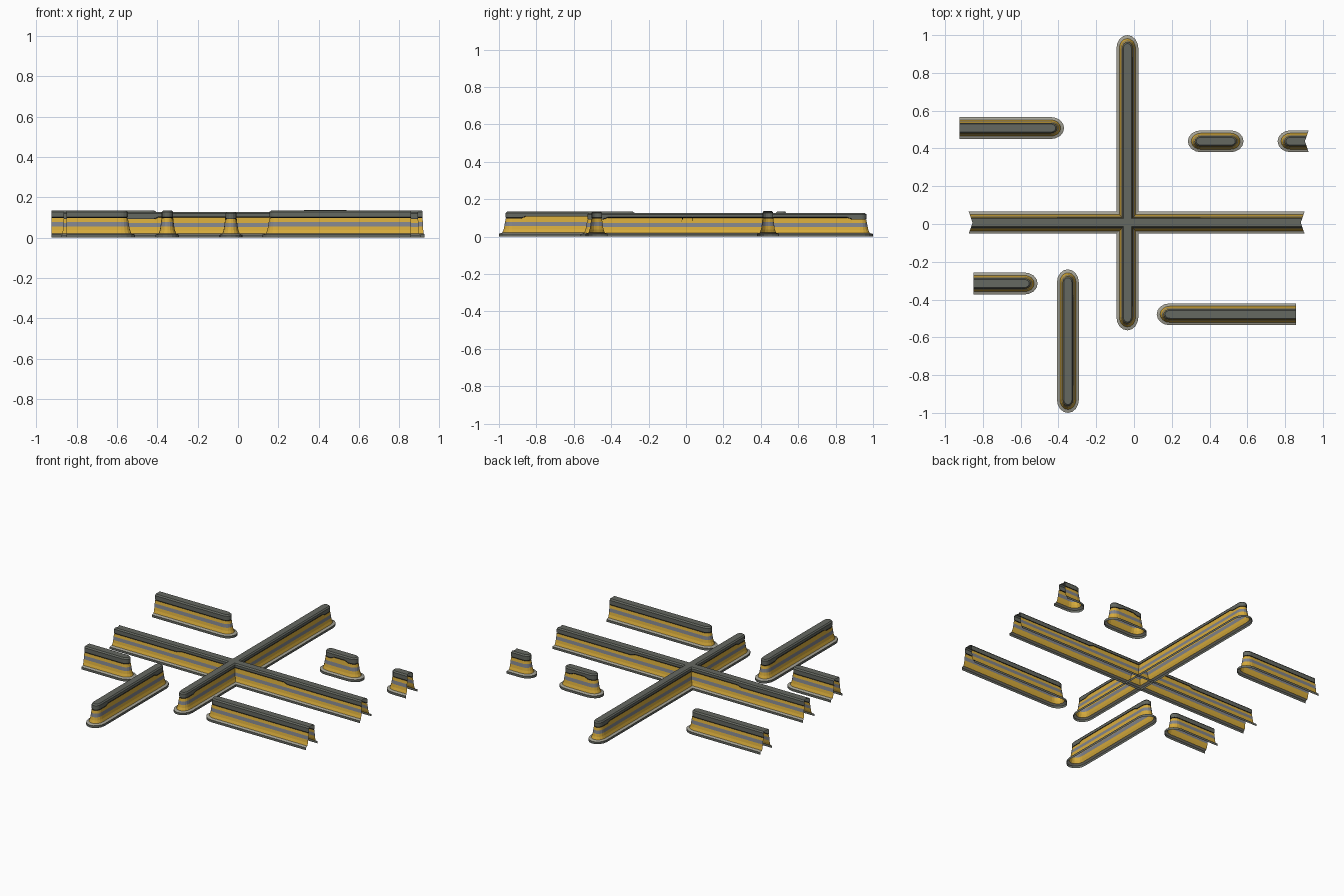
import bpy, bmesh, math
from mathutils import Matrix

old = bpy.data.objects.get("Cube")
if old:
    bpy.data.objects.remove(old, do_unlink=True)


def material(name, rgb):
    m = bpy.data.materials.new(name)
    m.use_nodes = True
    color = (*rgb, 1)
    m.diffuse_color = color
    bsdf = m.node_tree.nodes["Principled BSDF"]
    bsdf.inputs["Base Color"].default_value = color
    bsdf.inputs["Roughness"].default_value = 0.8
    return m


MATS = [
    material("dark_grey_rail", (0.13, 0.14, 0.12)),
    material("pale_grey_ledge", (0.37, 0.36, 0.30)),
    material("warning_yellow", (0.68, 0.41, 0.045)),
    material("steel_grey_band", (0.22, 0.23, 0.26)),
    material("black_groove", (0.012, 0.012, 0.012)),
]
RAIL, LEDGE, YELLOW, STEEL, BLACK = range(5)

# Barrier half section: half width, height, rise where the cap is thin,
# material of the strip that starts at the point
PROFILE = [
    (0.058, 0.0, 0, RAIL),
    (0.058, 0.015, 0, LEDGE),
    (0.043, 0.021, 0, YELLOW),
    (0.037, 0.038, 0, YELLOW),
    (0.034, 0.056, 0, STEEL),
    (0.031, 0.078, 0, YELLOW),
    (0.028, 0.097, 0.010, BLACK),
    (0.024, 0.098, 0.010, BLACK),
    (0.024, 0.100, 0.010, BLACK),
    (0.028, 0.101, 0.010, RAIL),
    (0.028, 0.127, 0, RAIL),
    (0.021, 0.135, 0, RAIL),
    (0.0, 0.135, 0, RAIL),
]
HALF = PROFILE[0][0]
STRETCH = 1.2      # rounded ends are slightly elongated
SPLAY = 0.35       # open ends lean outward toward the base
KINK = 0.025       # length of the step between thick and thin cap
ARC = 8
INSET = {"round": STRETCH * HALF, "open": SPLAY * HALF, "cut": 0}
LEAN = {"round": 0, "open": SPLAY, "cut": 0}


def barrier(name, x, y, turn, a, b, start, end, thin=None, height=0.135):
    """Sweep the half section round a bar running from a to b along its axis."""
    ta, tb = a + INSET[start], b - INSET[end]

    # Stations are (axis position, axial factor, lateral factor, cap rise)
    side = [(ta, -LEAN[start], 1, 0), (tb, LEAN[end], 1, 0)]
    if thin:
        t0, t1 = thin
        side[1:1] = [(t0, 0, 1, 0), (t0 + KINK, 0, 1, 1),
                     (t1 - KINK, 0, 1, 1), (t1, 0, 1, 0)]

    def arc(t, first):
        angles = [first - math.pi * i / ARC for i in range(1, ARC)]
        return [(t, STRETCH * math.cos(q), math.sin(q), 0) for q in angles]

    path = list(side)
    gaps = set()
    if end == "round":
        path += arc(tb, math.pi / 2)
    else:
        gaps.add(len(path) - 1)
    path += [(t, dx, -1, r) for t, dx, _, r in reversed(side)]
    if start == "round":
        path += arc(ta, -math.pi / 2)
    else:
        gaps.add(len(path) - 1)

    bm = bmesh.new()
    scale = height / PROFILE[-1][1]
    rings = [[bm.verts.new((t + dx * w, dy * w, (z + rise * r) * scale))
              for w, z, rise, _ in PROFILE] for t, dx, dy, r in path]
    for i, ring in enumerate(rings):
        if i in gaps:
            continue
        nxt = rings[(i + 1) % len(rings)]
        for j in range(len(PROFILE) - 1):
            face = bm.faces.new((ring[j], ring[j + 1], nxt[j + 1], nxt[j]))
            face.material_index = PROFILE[j][3]
    bmesh.ops.remove_doubles(bm, verts=bm.verts, dist=0.0001)
    bm.normal_update()
    if sum(f.normal.z * f.calc_area() for f in bm.faces) < 0:
        bmesh.ops.reverse_faces(bm, faces=bm.faces)
    bm.transform(Matrix.Translation((x, y, 0)) @ Matrix.Rotation(math.radians(turn), 4, "Z"))

    mesh = bpy.data.meshes.new(name)
    bm.to_mesh(mesh)
    bm.free()
    for m in MATS:
        mesh.materials.append(m)
    obj = bpy.data.objects.new(name, mesh)
    bpy.context.collection.objects.link(obj)


# Crossing: two long barriers running through each other
CX, CY, LOW = -0.035, 0.007, 0.127
barrier("crossing_barrier_wide", CX, CY, 0, -0.84, 0.938, "open", "open", (-0.38, 0.40), LOW)
barrier("crossing_barrier_deep", CX, CY, 90, -0.57, 0.993, "round", "round", (-0.45, 0.88), LOW)

# Separate barriers along x
barrier("back_right_barrier", 0, 0.508, 0, -0.925, -0.37, "cut", "round")
barrier("short_barrier", 0, 0.438, 0, 0.285, 0.58, "round", "round", (0.37, 0.495), 0.138)
barrier("end_piece", 0, 0.438, 0, 0.76, 0.925, "round", "open")
barrier("front_right_barrier", 0, -0.315, 0, -0.85, -0.51, "cut", "round")
barrier("front_left_barrier", 0, -0.478, 0, 0.12, 0.857, "round", "cut")

# Separate barrier along y
barrier("side_barrier", -0.35, 0, 90, -1.0, -0.24, "round", "round", (-0.88, -0.36))
